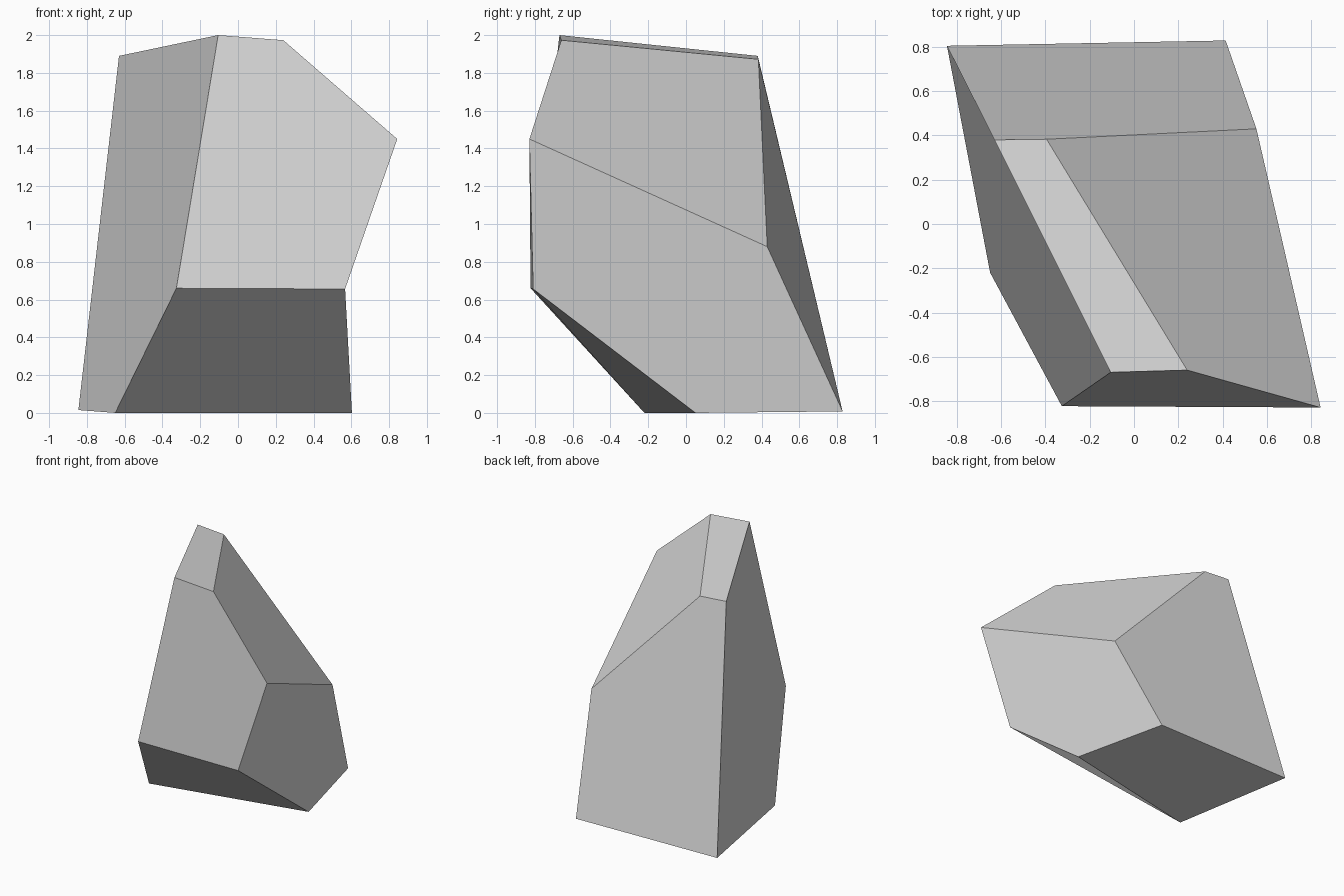
import bpy
import bmesh

cube = bpy.data.objects.get("Cube")
if cube:
    bpy.data.objects.remove(cube, do_unlink=True)

# Stone material
stone = bpy.data.materials.new("stone grey")
stone.use_nodes = True
grey = (0.69, 0.69, 0.69, 1.0)
stone.diffuse_color = grey
stone.node_tree.nodes["Principled BSDF"].inputs["Base Color"].default_value = grey

# Corners of the faceted boulder
corners = {
    "peak_back_right": (-0.63, 0.38, 1.89),
    "peak_back_left": (-0.395, 0.383, 1.872),
    "peak_front_right": (-0.105, -0.67, 2.0),
    "peak_front_left": (0.24, -0.66, 1.973),
    "shoulder_front": (0.843, -0.829, 1.45),
    "shoulder_back": (0.553, 0.43, 0.88),
    "chin_right": (-0.326, -0.823, 0.66),
    "chin_left": (0.567, -0.809, 0.656),
    "foot_front_right": (-0.65, -0.22, 0.0),
    "foot_front_left": (0.603, 0.05, 0.0),
    "foot_back_left": (0.414, 0.829, 0.008),
    "foot_back_right": (-0.845, 0.805, 0.015),
}

# Facets, each listed around its rim; the first corner sets how it folds
facets = [
    "peak_back_right peak_front_right peak_front_left peak_back_left",
    "peak_front_right chin_right chin_left shoulder_front peak_front_left",
    "foot_front_right foot_front_left chin_left chin_right",
    "peak_back_right foot_back_right foot_front_right chin_right peak_front_right",
    "shoulder_back foot_back_left foot_back_right peak_back_right peak_back_left",
    "peak_back_left peak_front_left shoulder_front shoulder_back",
    "shoulder_front chin_left foot_front_left foot_back_left shoulder_back",
    "foot_front_right foot_back_right foot_back_left foot_front_left",
]

bm = bmesh.new()
verts = {name: bm.verts.new(co) for name, co in corners.items()}
for rim in facets:
    bm.faces.new([verts[name] for name in rim.split()])
bmesh.ops.recalc_face_normals(bm, faces=bm.faces)

mesh = bpy.data.meshes.new("boulder")
bm.to_mesh(mesh)
bm.free()
mesh.materials.append(stone)
boulder = bpy.data.objects.new("boulder", mesh)
bpy.context.collection.objects.link(boulder)
